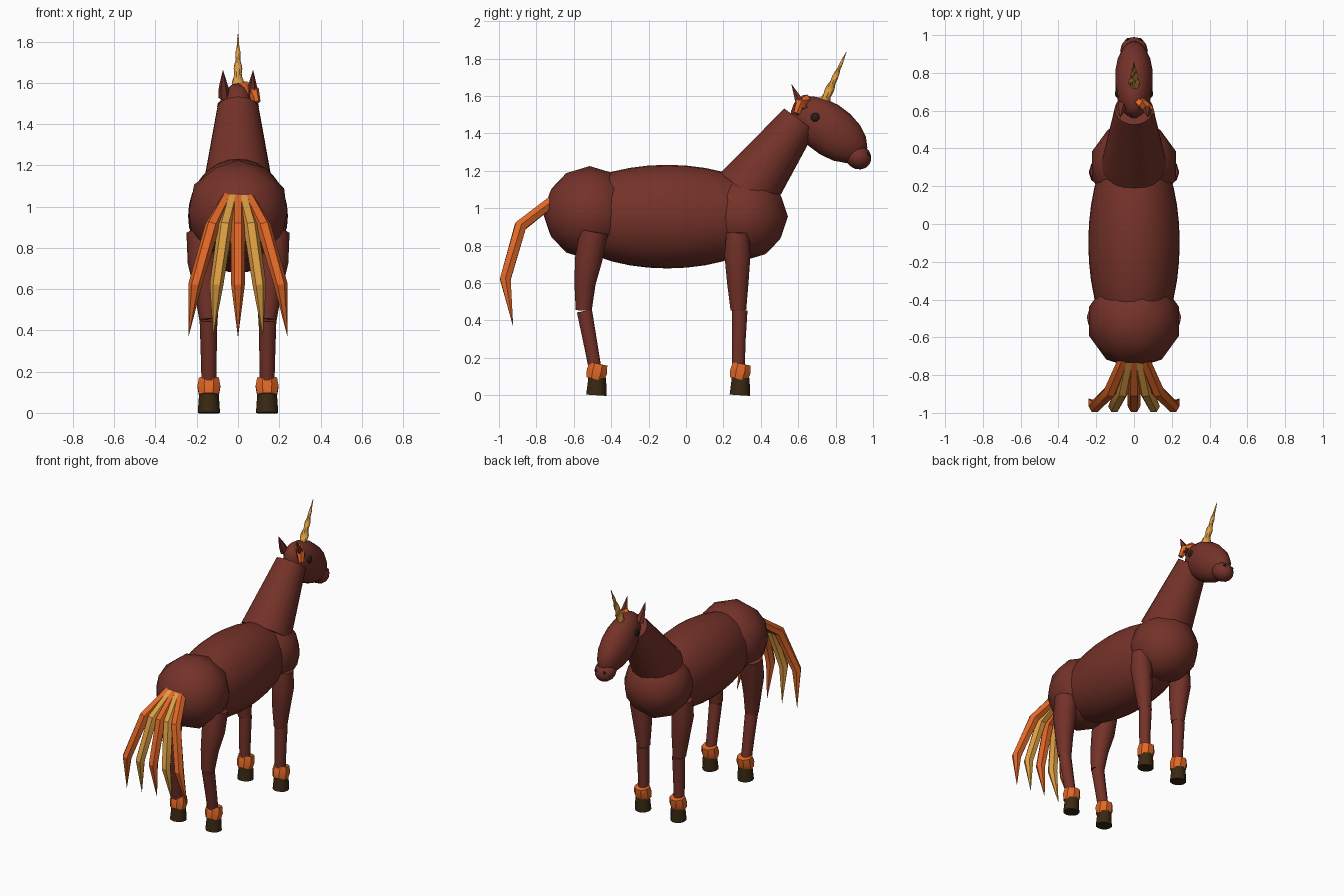
import bpy, bmesh, math
from mathutils import Vector, Matrix

if "Cube" in bpy.data.objects:
    bpy.data.objects.remove(bpy.data.objects["Cube"])


def material(name, rgb):
    m = bpy.data.materials.new(name)
    m.diffuse_color = (*rgb, 1)
    m.use_nodes = True
    m.node_tree.nodes["Principled BSDF"].inputs["Base Color"].default_value = m.diffuse_color
    return m


COAT = material("chestnut coat", (0.175, 0.032, 0.022))
ORANGE = material("orange hair", (0.75, 0.135, 0.02))
GOLD = material("gold", (0.72, 0.34, 0.055))
HOOF = material("dark hoof", (0.04, 0.022, 0.006))
EYE = material("eye black", (0.02, 0.012, 0.008))


def finish(name, bm, mat, angle=50):
    bmesh.ops.recalc_face_normals(bm, faces=bm.faces)
    me = bpy.data.meshes.new(name)
    bm.to_mesh(me)
    bm.free()
    me.materials.append(mat)
    ob = bpy.data.objects.new(name, me)
    bpy.context.collection.objects.link(ob)
    bpy.ops.object.select_all(action='DESELECT')
    ob.select_set(True)
    bpy.context.view_layer.objects.active = ob
    bpy.ops.object.shade_smooth_by_angle(angle=math.radians(angle))
    return ob


def ball(name, center, radii, mat, pitch=0, low=False, segs=16):
    """Ellipsoid whose long axis is y, pitched about x."""
    bm = bmesh.new()
    if low:
        bmesh.ops.create_icosphere(bm, subdivisions=2, radius=1)
    else:
        bmesh.ops.create_uvsphere(bm, u_segments=segs, v_segments=segs // 2 + 2, radius=1,
                                  matrix=Matrix.Rotation(math.pi / 2, 4, 'X'))
    bm.transform(Matrix.Translation(center) @ Matrix.Rotation(math.radians(pitch), 4, 'X')
                 @ Matrix.Diagonal((*radii, 1)))
    return finish(name, bm, mat, 60)


def tube(name, points, radii, mat, sides=10, twist=0.0, lobe=0.0, flat=1.0, angle=50, phase=0.0):
    """Tapered tube through points; optional twist and lobed section."""
    pts = [Vector(p) for p in points]
    bm = bmesh.new()
    rings = []
    for i, p in enumerate(pts):
        t = (pts[min(i + 1, len(pts) - 1)] - pts[max(i - 1, 0)]).normalized()
        u = Vector((1, 0, 0))
        u = (u - t * u.dot(t)).normalized()
        v = t.cross(u)
        ring = []
        for k in range(sides):
            a = 2 * math.pi * (k + phase) / sides
            r = radii[i] * (1 + lobe * math.cos(2 * (a - twist * i)))
            ring.append(bm.verts.new(p + u * r * math.cos(a) + v * r * flat * math.sin(a)))
        rings.append(ring)
    for a, b in zip(rings, rings[1:]):
        for k in range(sides):
            j = (k + 1) % sides
            bm.faces.new((a[k], a[j], b[j], b[k]))
    bm.faces.new(rings[0])
    bm.faces.new(rings[-1])
    return finish(name, bm, mat, angle)


# Torso
ball("barrel", (0, -0.10, 0.955), (0.242, 0.59, 0.277), COAT, segs=32)
ball("chest", (0, 0.31, 0.955), (0.235, 0.235, 0.235), COAT, low=True)
ball("hips", (0, -0.515, 0.975), (0.25, 0.25, 0.25), COAT, low=True)

# Neck and head
tube("neck", [(0, 0.32, 1.085), (0, 0.608, 1.472)], [0.172, 0.102], COAT, sides=20)
ball("head", (0, 0.765, 1.42), (0.102, 0.235, 0.137), COAT, pitch=-37, segs=14)
ball("muzzle", (0, 0.918, 1.277), (0.073, 0.076, 0.066), COAT, pitch=-37, segs=12)

# Horn with a spiral ridge
N = 24
base, tip = Vector((0, 0.722, 1.53)), Vector((0, 0.857, 1.835))
tube("horn", [base.lerp(tip, i / N) for i in range(N + 1)],
     [0.031 * (1 - i / N) + 0.0015 for i in range(N + 1)], GOLD,
     sides=10, twist=0.55, lobe=0.16, angle=30)

# Forelock swept over one side
tube("forelock", [(-0.005, 0.665, 1.565), (0.035, 0.64, 1.58), (0.075, 0.61, 1.56), (0.092, 0.59, 1.505)],
     [0.022, 0.03, 0.03, 0.018], ORANGE, sides=6, angle=30)

for s, side in ((-1, "left"), (1, "right")):
    # Face details
    ball(side + "_eye", (s * 0.083, 0.692, 1.485), (0.018, 0.026, 0.026), EYE, segs=12)
    ball(side + "_nostril", (s * 0.032, 0.975, 1.29), (0.010, 0.010, 0.010), EYE, segs=8)
    tube(side + "_ear", [(s * 0.066, 0.625, 1.53), (s * 0.07, 0.602, 1.58), (s * 0.073, 0.565, 1.66)],
         [0.03, 0.023, 0.001], COAT, sides=6, angle=40)

    # Legs: thigh, shin, fetlock hair, hoof
    legs = {
        "front": ([(0.17, 0.277, 0.87), (0.167, 0.275, 0.75), (0.152, 0.277, 0.60), (0.143, 0.28, 0.455)],
                  [0.064, 0.073, 0.06, 0.044],
                  [(0.143, 0.288, 0.455), (0.142, 0.282, 0.30), (0.141, 0.28, 0.12)], 0.287),
        "hind": ([(0.172, -0.492, 0.875), (0.167, -0.52, 0.73), (0.153, -0.54, 0.60), (0.143, -0.547, 0.455)],
                 [0.078, 0.077, 0.06, 0.045],
                 [(0.143, -0.543, 0.45), (0.142, -0.515, 0.30), (0.141, -0.482, 0.12)], -0.48),
    }
    for part, (thigh, shin, tr, y) in ((k, (v[0], v[2], v[1], v[3])) for k, v in legs.items()):
        label = part + "_" + side
        mir = lambda pts: [(s * p[0], p[1], p[2]) for p in pts]
        tube(label + "_thigh", mir(thigh), tr, COAT)
        tube(label + "_shin", mir(shin), [0.043, 0.039, 0.035], COAT)
        tube(label + "_fetlock", mir([(0.141, y + 0.012, 0.168), (0.141, y + 0.004, 0.128),
                                      (0.141, y - 0.006, 0.086)]),
             [0.052, 0.060, 0.052], ORANGE, sides=8, angle=30, phase=0.5)
        tube(label + "_hoof", mir([(0.141, y, 0), (0.141, y + 0.004, 0.06), (0.141, y + 0.004, 0.105)]),
             [0.054, 0.050, 0.046], HOOF, sides=12)

# Tail: five fanned strands of alternating colour
for i in range(-2, 3):
    k = i / 2
    tube("tail_strand_%d" % (i + 3),
         [(0.045 * k, -0.70, 1.05), (0.125 * k, -0.885, 0.905), (0.208 * k, -0.966, 0.62), (0.24 * k, -0.925, 0.372)],
         [0.032, 0.036, 0.033, 0.001], GOLD if i % 2 else ORANGE, sides=6, angle=30)
